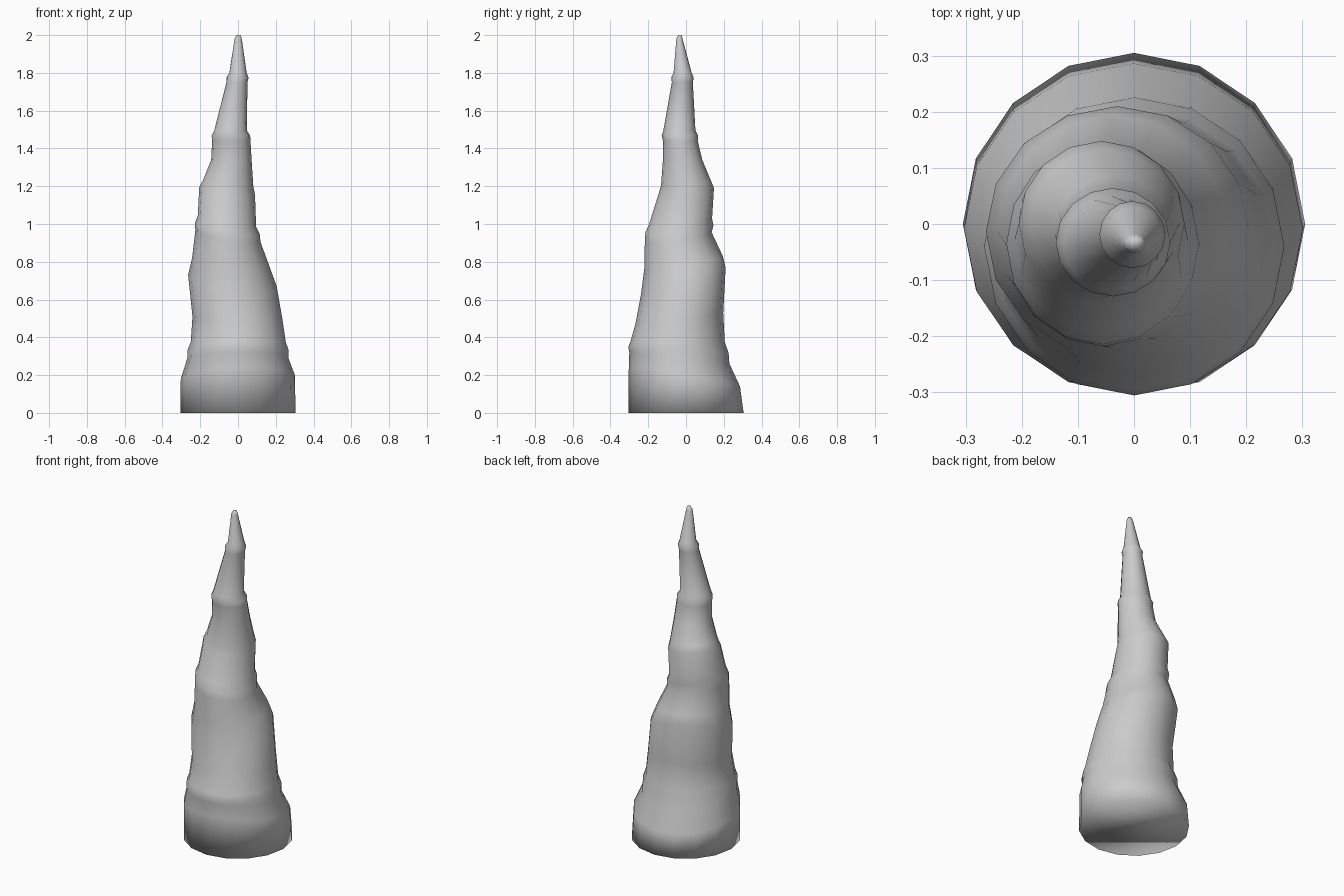
import bpy, bmesh, math

if "Cube" in bpy.data.objects:
    bpy.data.objects.remove(bpy.data.objects["Cube"])

SIDES = 16
LIP = 0.008  # how far a ridge stands out

# Main sections: height, x min, x max, y min, y max, then optional tilt along x and y
SECTIONS = [
    (0, -.305, .305, -.305, .305),
    (.19, -.303, .301, -.303, .286, .01, -.05),
    (.29, -.268, .267, -.300, .23, 0, -.03),
    (.375, -.25, .253, -.295, .205),
    (.5, -.241, .236, -.268, .197, -.01, .03),
    (.7, -.264, .205, -.238, .21, -.03, .07),
    (.8, -.243, .165, -.22, .195, -.02, .03),
    (.935, -.226, .119, -.218, .136, -.03, .02),
    (1.015, -.213, .096, -.195, .138, -.03, .015),
    (1.175, -.205, .09, -.145, .148, -.02, .015),
    (1.215, -.186, .081, -.132, .134, -.015, .01),
    (1.34, -.142, .072, -.122, .086),
    (1.44, -.137, .066, -.122, .062),
    (1.495, -.126, .047, -.12, .05),
    (1.75, -.061, .05, -.075, .036),
    (1.8, -.046, .046, -.066, .03),
    (1.98, -.018, .02, -.051, -.018),
    (2, -.008, .014, -.042, -.024),
]
RIDGE_AFTER = {2, 7, 12, 14}  # sections followed by a raised ridge


def full(section):
    return section if len(section) == 7 else section + (0, 0)


def ridge(a, b):
    """Halfway section pushed outwards by the lip size."""
    z, x0, x1, y0, y1, tx, ty = [(p + q) / 2 for p, q in zip(a, b)]
    return (z, x0 - LIP, x1 + LIP, y0 - LIP, y1 + LIP, tx, ty)


def add_ring(bm, z, x0, x1, y0, y1, tx, ty):
    ring = []
    for i in range(SIDES):
        a = 2 * math.pi * i / SIDES
        c, s = math.cos(a), math.sin(a)
        ring.append(bm.verts.new(((x0 + x1) / 2 + c * (x1 - x0) / 2,
                                  (y0 + y1) / 2 + s * (y1 - y0) / 2,
                                  z + tx * c + ty * s)))
    return ring


# Stalagmite body: tilted rings bridged together and capped
bm = bmesh.new()
rings = []
for k, section in enumerate(SECTIONS):
    rings.append(add_ring(bm, *full(section)))
    if k in RIDGE_AFTER:
        rings.append(add_ring(bm, *ridge(full(section), full(SECTIONS[k + 1]))))
for lo, hi in zip(rings, rings[1:]):
    for i in range(SIDES):
        j = (i + 1) % SIDES
        bm.faces.new((lo[i], lo[j], hi[j], hi[i]))
bm.faces.new(rings[0][::-1])
bm.faces.new(rings[-1])
for f in bm.faces:
    f.smooth = True
mesh = bpy.data.meshes.new("stalagmite")
bm.to_mesh(mesh)
bm.free()
bpy.context.collection.objects.link(bpy.data.objects.new("stalagmite", mesh))
